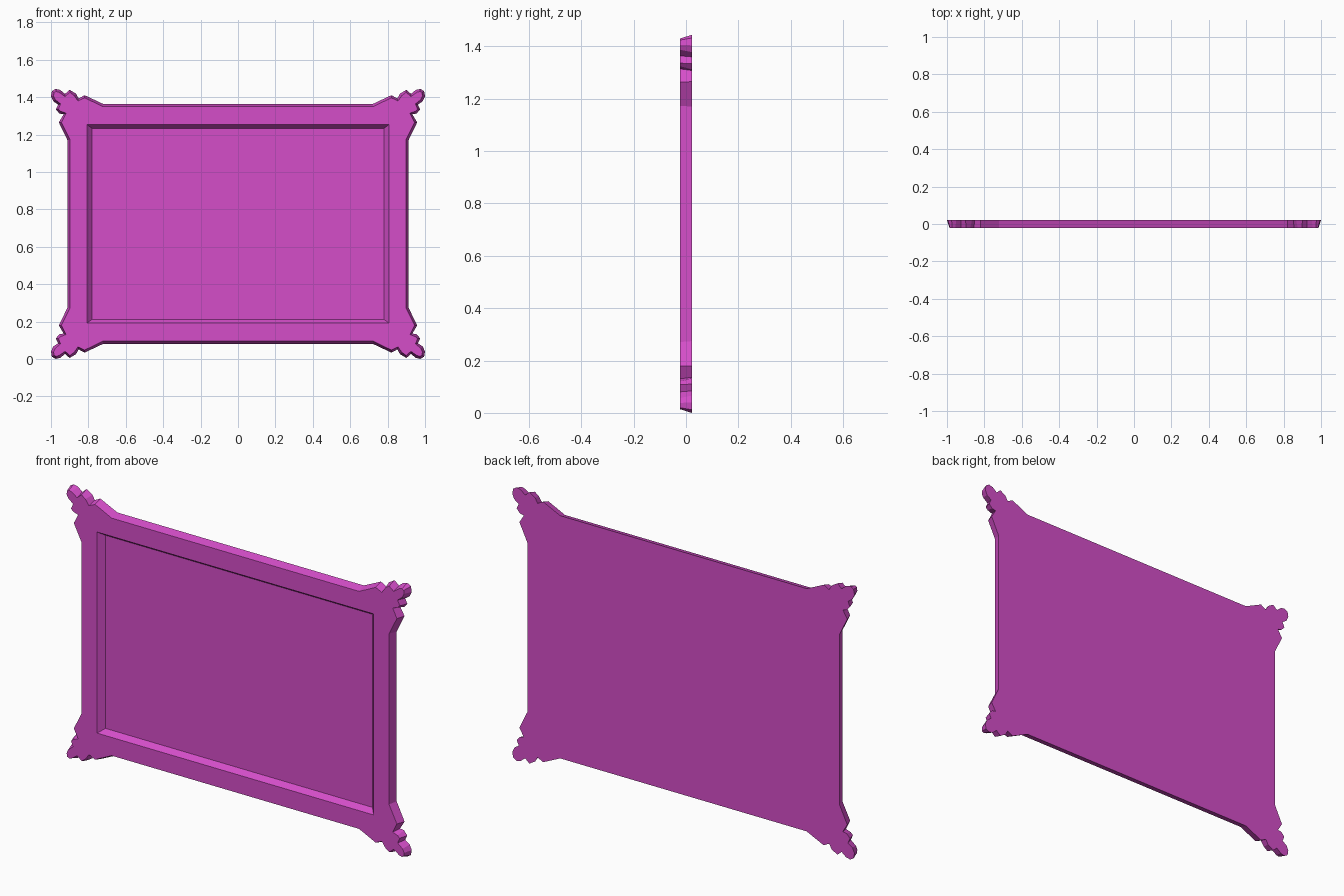
import bpy
import bmesh
from mathutils import Vector

cube = bpy.data.objects.get("Cube")
if cube:
    bpy.data.objects.remove(cube, do_unlink=True)

MID_Z = 0.722
FRONT, BACK, FLOOR = -0.022, 0.022, 0.008
BEVEL = 0.014

# Magenta material
magenta = bpy.data.materials.new("magenta")
magenta.use_nodes = True
colour = (0.66, 0.075, 0.58, 1)
magenta.diffuse_color = colour
magenta.node_tree.nodes["Principled BSDF"].inputs["Base Color"].default_value = colour

# Scrolled corner profile, from the top rail round to the side rail
corner = [Vector(p) for p in (
    (0.72, 0.641), (0.82, 0.688), (0.852, 0.671), (0.866, 0.696),
    (0.9, 0.717), (0.925, 0.695), (0.95, 0.716), (0.975, 0.722),
    (0.995, 0.71), (1.0, 0.682), (0.988, 0.656), (0.962, 0.638),
    (0.974, 0.612), (0.955, 0.59), (0.932, 0.586), (0.958, 0.543),
    (0.912, 0.448))]


def mirrored(points, sx, sz):
    """Mirror a quarter profile, keeping the clockwise order."""
    out = [Vector((p.x * sx, p.y * sz)) for p in points]
    return out if sx * sz > 0 else out[::-1]


def shrink(points, distance):
    """Move each point of a clockwise outline inward along its normal."""
    out = []
    for i, p in enumerate(points):
        a = (p - points[i - 1]).normalized()
        b = (points[(i + 1) % len(points)] - p).normalized()
        t = (a + b).normalized()
        out.append(p + Vector((t.y, -t.x)) * distance)
    return out


def rectangle(half_x, half_z):
    return [Vector((x, z)) for x, z in
            ((-half_x, half_z), (half_x, half_z), (half_x, -half_z), (-half_x, -half_z))]


def ring(bm, points, y):
    return [bm.verts.new((p.x, y, p.y + MID_Z)) for p in points]


def walls(bm, a, b):
    for i in range(len(a)):
        j = (i + 1) % len(a)
        bm.faces.new((a[i], a[j], b[j], b[i]))


outline = []
for sx, sz in ((1, 1), (1, -1), (-1, -1), (-1, 1)):
    outline += mirrored(corner, sx, sz)

# Frame body: back panel, bevelled rim and sunken panel
bm = bmesh.new()
back = ring(bm, outline, BACK)
front = ring(bm, shrink(outline, BEVEL), FRONT)
recess_rim = ring(bm, rectangle(0.808, 0.531), FRONT)
recess_floor = ring(bm, rectangle(0.78, 0.51), FLOOR)
walls(bm, back, front)
walls(bm, recess_rim, recess_floor)
bm.faces.new(back)
bm.faces.new(recess_floor)

# Flat front border between the rim and the recess
border = [bm.edges.get((loop[i - 1], loop[i]))
          for loop in (front, recess_rim) for i in range(len(loop))]
bmesh.ops.triangle_fill(bm, edges=border, use_beauty=True)
bmesh.ops.recalc_face_normals(bm, faces=bm.faces[:])

mesh = bpy.data.meshes.new("picture_frame")
bm.to_mesh(mesh)
bm.free()
mesh.materials.append(magenta)
frame = bpy.data.objects.new("picture_frame", mesh)
bpy.context.collection.objects.link(frame)
